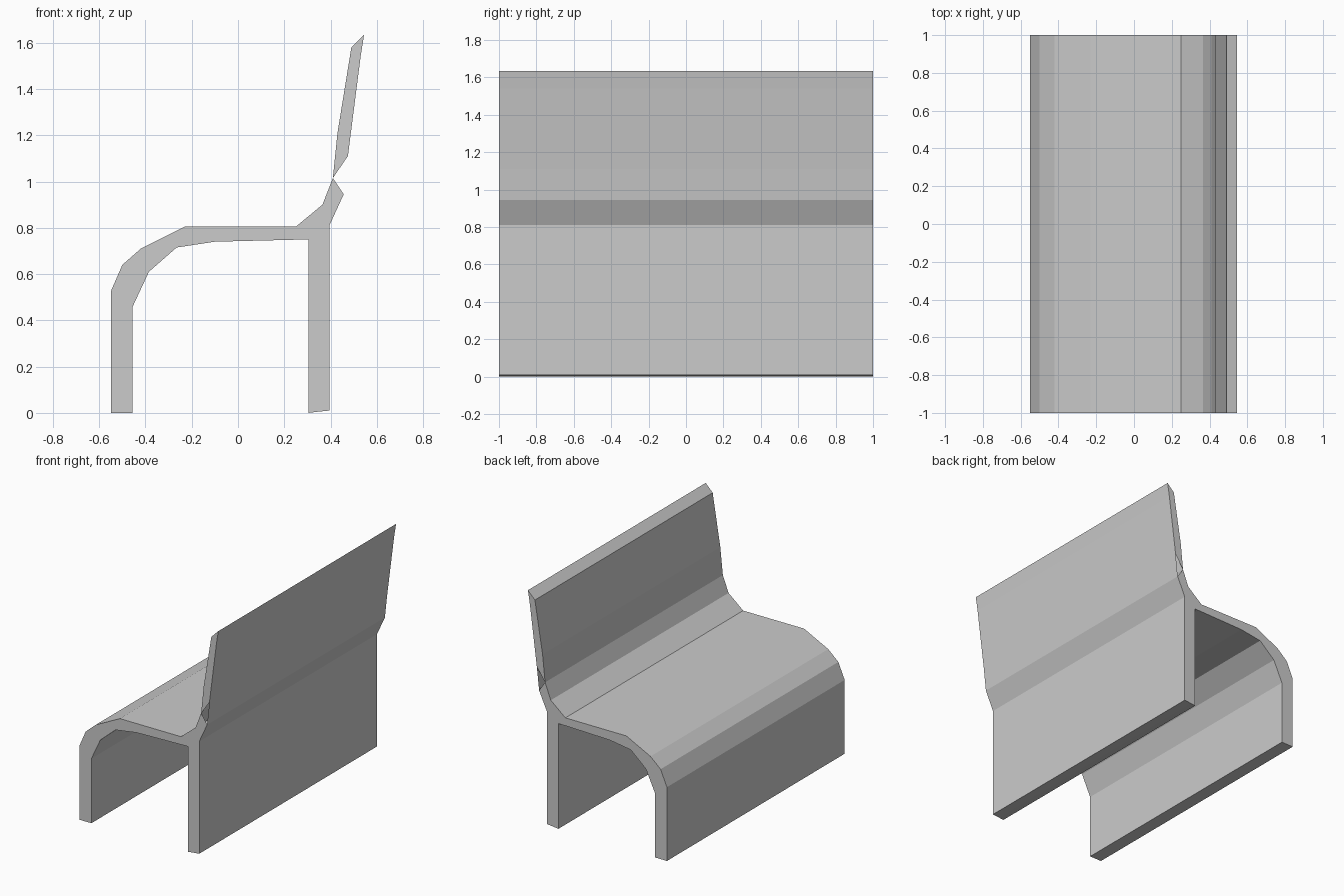
import bpy
import bmesh

cube = bpy.data.objects.get("Cube")
if cube:
    bpy.data.objects.remove(cube, do_unlink=True)

HALF_LENGTH = 1.0

# Cross-section (x, z), followed around the whole bench
front_leg_and_seat = [(-0.55, 0), (-0.55, 0.525), (-0.5, 0.64), (-0.42, 0.71),
                      (-0.23, 0.805), (0.25, 0.805), (0.365, 0.9)]
waist_front = [(0.41, 1.015)]
backrest = [(0.43, 1.21), (0.49, 1.58), (0.545, 1.635), (0.53, 1.54), (0.475, 1.11)]
rear_leg = [(0.457, 0.945), (0.395, 0.81), (0.395, 0.01), (0.345, 0.005), (0.305, 0)]
underside = [(0.305, 0.75), (-0.1, 0.74), (-0.265, 0.715),
             (-0.385, 0.61), (-0.455, 0.46), (-0.455, 0)]
profile = front_leg_and_seat + waist_front + backrest + rear_leg + underside

# Outer shell: walls running the full length
bm = bmesh.new()
ends = [[bm.verts.new((x, y, z)) for x, z in profile]
        for y in (-HALF_LENGTH, HALF_LENGTH)]
near, far = ends
count = len(profile)
for i in range(count):
    j = (i + 1) % count
    bm.faces.new((near[i], near[j], far[j], far[i]))

# End caps: base and backrest meet at the waist, leaving a small open notch
waist = len(front_leg_and_seat)
back_end = waist + len(backrest) + 1
for loop in ends:
    bm.faces.new(loop[:waist + 1] + loop[back_end:])
    bm.faces.new(loop[waist:back_end])
bmesh.ops.recalc_face_normals(bm, faces=bm.faces)

mesh = bpy.data.meshes.new("bench_shell")
bm.to_mesh(mesh)
bm.free()
bench = bpy.data.objects.new("bench_shell", mesh)
bpy.context.collection.objects.link(bench)

# Plain grey finish
grey = bpy.data.materials.new("light_grey")
grey.use_nodes = True
colour = (0.6, 0.6, 0.6, 1)
grey.diffuse_color = colour
grey.node_tree.nodes["Principled BSDF"].inputs["Base Color"].default_value = colour
mesh.materials.append(grey)
